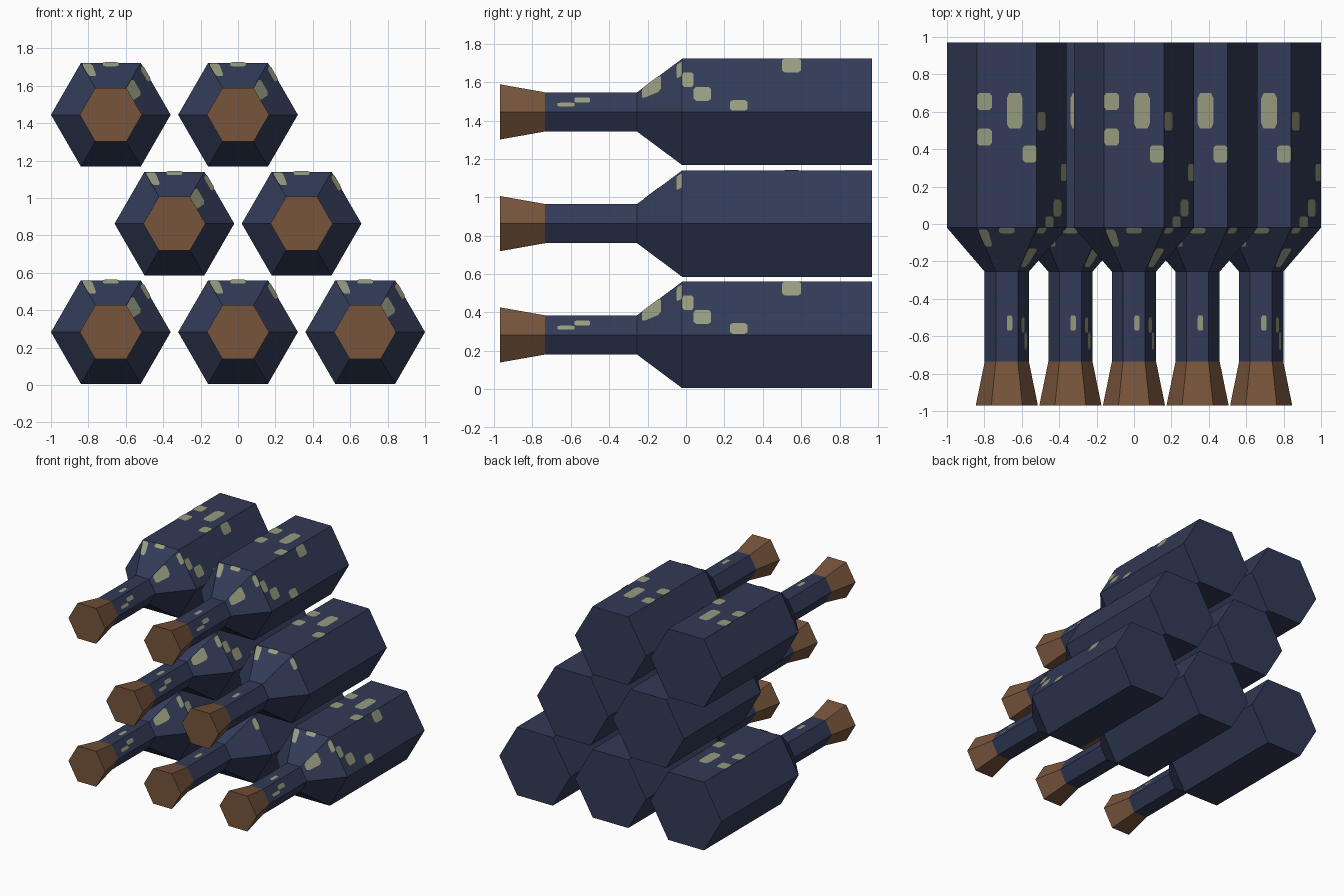
import bpy, bmesh
from math import cos, sin, radians, sqrt
from mathutils import Vector

cube = bpy.data.objects.get("Cube")
if cube:
    bpy.data.objects.remove(cube)


def make_material(name, rgb):
    mat = bpy.data.materials.new(name)
    mat.use_nodes = True
    mat.diffuse_color = (*rgb, 1)
    mat.node_tree.nodes["Principled BSDF"].inputs["Base Color"].default_value = (*rgb, 1)
    return mat


NAVY = make_material("navy glass", (0.032, 0.044, 0.097))
CORK = make_material("brown cork", (0.188, 0.091, 0.045))
GLINT = make_material("pale glint", (0.305, 0.328, 0.212))

# Hexagon radius along the length of a bottle: (y, radius)
GLASS = [(0.97, 0.32), (-0.02, 0.32), (-0.255, 0.118), (-0.735, 0.118)]
STOPPER = [(-0.735, 0.118), (-0.97, 0.166)]


def hex_loft(name, profile, mat):
    """Loft hexagons along y and cap both ends."""
    bm = bmesh.new()
    rings = [[bm.verts.new((r * cos(radians(60 * k)), y, r * sin(radians(60 * k))))
              for k in range(6)] for y, r in profile]
    for a, b in zip(rings, rings[1:]):
        for k in range(6):
            n = (k + 1) % 6
            bm.faces.new((a[k], a[n], b[n], b[k]))
    bm.faces.new(rings[0])
    bm.faces.new(rings[-1])
    bmesh.ops.recalc_face_normals(bm, faces=bm.faces)
    return finish(bm, name, mat)


def finish(bm, name, mat):
    mesh = bpy.data.meshes.new(name)
    bm.to_mesh(mesh)
    bm.free()
    mesh.materials.append(mat)
    return mesh


def radius_at(y):
    for (y0, r0), (y1, r1) in zip(GLASS, GLASS[1:]):
        if y >= y1:
            return r0 + (r1 - r0) * (y0 - y) / (y0 - y1)
    return GLASS[-1][1]


def glint_plates(name, patches):
    """Thin clipped-corner plates; each is (side angle, across range, y range)."""
    bm = bmesh.new()
    for angle, f0, f1, y0, y1 in patches:
        a = radians(angle)
        out = Vector((cos(a), 0, sin(a)))
        across = Vector((sin(a), 0, -cos(a)))
        c = 0.15
        corners = [(c, 0), (1 - c, 0), (1, c), (1, 1 - c),
                   (1 - c, 1), (c, 1), (0, 1 - c), (0, c)]
        verts = []
        for s, t in corners:
            y = y0 + (y1 - y0) * t
            r = radius_at(y)
            f = f0 + (f1 - f0) * s
            p = out * (r * sqrt(3) / 2 + 0.004) + across * (f * r / 2)
            verts.append(bm.verts.new((p.x, y, p.z)))
        face = bm.faces.new(verts)
        face.normal_update()
        if face.normal.dot(out) < 0:
            face.normal_flip()
    return finish(bm, name, GLINT)


TOP, SIDE = 90, 30
top_patches = [
    (TOP, -1, -0.5, 0.61, 0.70), (TOP, -1, -0.5, 0.42, 0.51),
    (TOP, 0, 0.53, 0.51, 0.70), (TOP, 0.53, 1, 0.33, 0.42),
    (TOP, -0.27, 0.27, -0.05, -0.02), (TOP, -1, -0.65, -0.12, -0.03),
    (TOP, 0, 0.5, -0.57, -0.49), (SIDE, -0.9, -0.35, -0.05, -0.02),
]
side_patches = [
    (SIDE, -1, -0.47, 0.50, 0.60), (SIDE, 0.57, 0.97, 0.23, 0.32),
    (SIDE, 0.07, 0.6, 0.04, 0.13), (SIDE, -0.47, 0.07, -0.02, 0.04),
    (SIDE, -1, -0.1, -0.23, -0.13),
    (SIDE, 0.1, 0.5, -0.67, -0.58), (SIDE, -0.45, 0.1, -0.58, -0.50),
]

glass = hex_loft("bottle_glass", GLASS, NAVY)
cork = hex_loft("bottle_cork", STOPPER, CORK)
full_glints = glint_plates("bottle_glints", top_patches + side_patches)
few_glints = glint_plates("bottle_top_glints", top_patches)

# Stack of bottles: (x, z, has glints on the side)
STACK = [(-0.68, 0.283, True), (0, 0.283, False), (0.68, 0.283, True),
         (-0.34, 0.863, True), (0.34, 0.863, False),
         (-0.68, 1.445, True), (0, 1.445, True)]
for i, (x, z, full) in enumerate(STACK, 1):
    parts = {"glass": glass, "cork": cork, "glints": full_glints if full else few_glints}
    for part, mesh in parts.items():
        ob = bpy.data.objects.new(f"bottle_{i}_{part}", mesh)
        ob.location = (x, 0, z)
        bpy.context.collection.objects.link(ob)
